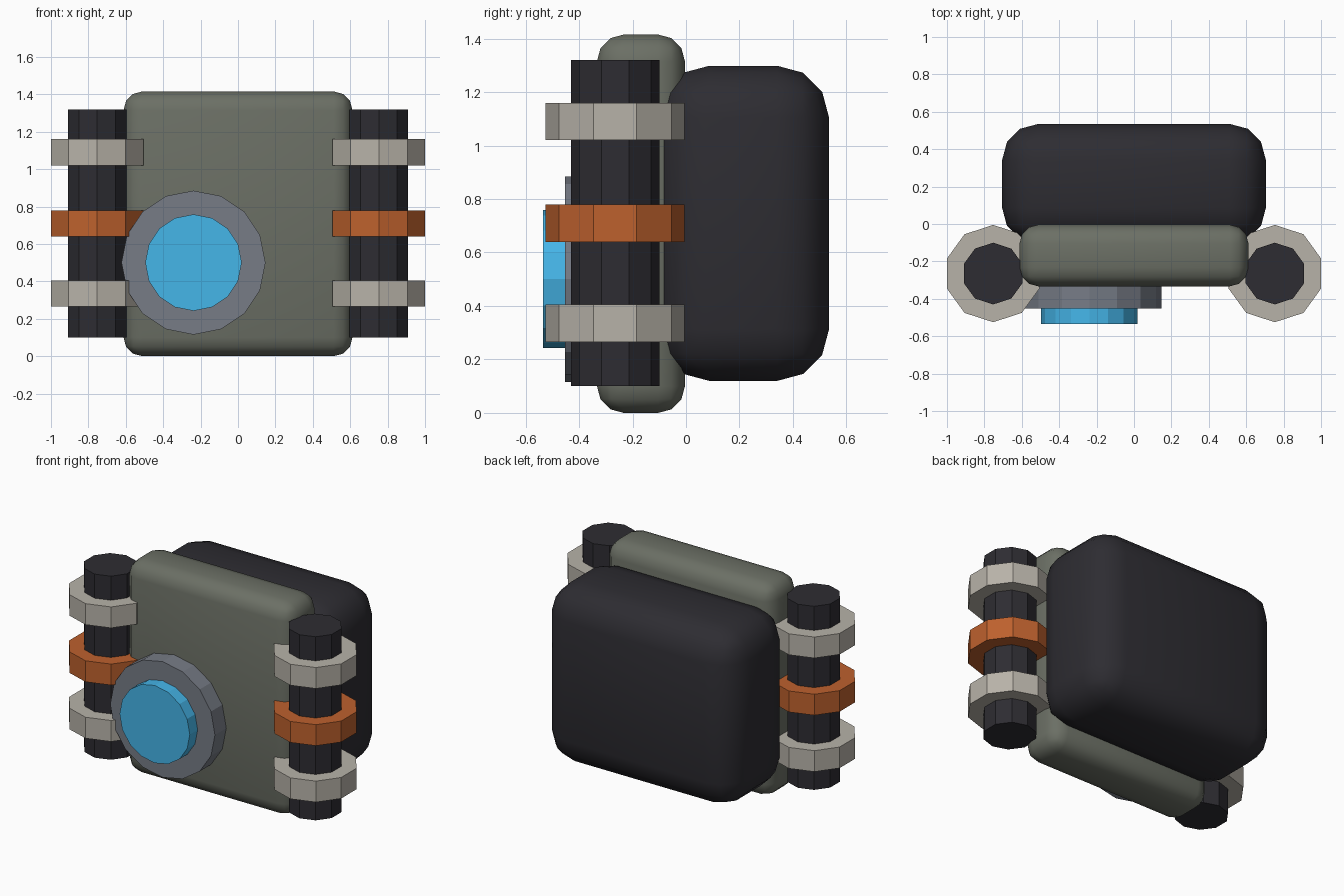
import bpy
import math

if "Cube" in bpy.data.objects:
    bpy.data.objects.remove(bpy.data.objects["Cube"])


def material(name, rgb):
    # convert display colour (0-255) to linear
    m = bpy.data.materials.new(name)
    m.diffuse_color = [(c / 255) ** 2.2 for c in rgb] + [1]
    m.use_nodes = True
    m.node_tree.nodes["Principled BSDF"].inputs["Base Color"].default_value = m.diffuse_color
    return m


OLIVE = material("olive_grey", (107, 111, 101))
DARK = material("charcoal", (49, 48, 53))
STONE = material("stone", (182, 177, 167))
RUST = material("rust", (188, 97, 49))
STEEL = material("steel", (118, 123, 133))
BLUE = material("blue", (71, 180, 232))


def rounded_box(name, lo, hi, radius, mat):
    bpy.ops.mesh.primitive_cube_add(size=1, location=[(a + b) / 2 for a, b in zip(lo, hi)])
    ob = bpy.context.object
    ob.name = name
    ob.scale = [b - a for a, b in zip(lo, hi)]
    bpy.ops.object.transform_apply(location=False, rotation=False, scale=True)
    bevel = ob.modifiers.new("round", 'BEVEL')
    bevel.width = radius
    bevel.segments = 3
    bpy.ops.object.modifier_apply(modifier="round")
    bpy.ops.object.shade_smooth_by_angle(angle=math.radians(50))
    ob.data.materials.append(mat)


def cylinder(name, sides, radius, depth, location, mat, rotation=(0, 0, 0)):
    bpy.ops.mesh.primitive_cylinder_add(vertices=sides, radius=radius, depth=depth,
                                        location=location, rotation=rotation)
    ob = bpy.context.object
    ob.name = name
    ob.data.materials.append(mat)


# front plate and rear pack
rounded_box("front_plate", (-0.612, -0.333, 0), (0.612, -0.004, 1.415), 0.1, OLIVE)
rounded_box("rear_pack", (-0.705, -0.107, 0.12), (0.705, 0.535, 1.298), 0.193, DARK)

# side tubes with three collars each
for side, sx in (("left", -1), ("right", 1)):
    x, y = sx * 0.753, -0.265
    cylinder(side + "_tube", 10, 0.165, 1.22, (x, y, 0.71), DARK)
    for part, z, mat in (("lower", 0.335, STONE), ("middle", 0.71, RUST), ("upper", 1.09, STONE)):
        cylinder(f"{side}_{part}_collar", 10, 0.26, 0.14, (x, y, z), mat)

# round lamp on the front
face = (math.pi / 2, 0, 0)
cylinder("lamp_housing", 16, 0.385, 0.15, (-0.238, -0.377, 0.5), STEEL, face)
cylinder("lamp_lens", 16, 0.258, 0.13, (-0.238, -0.47, 0.5), BLUE, face)
